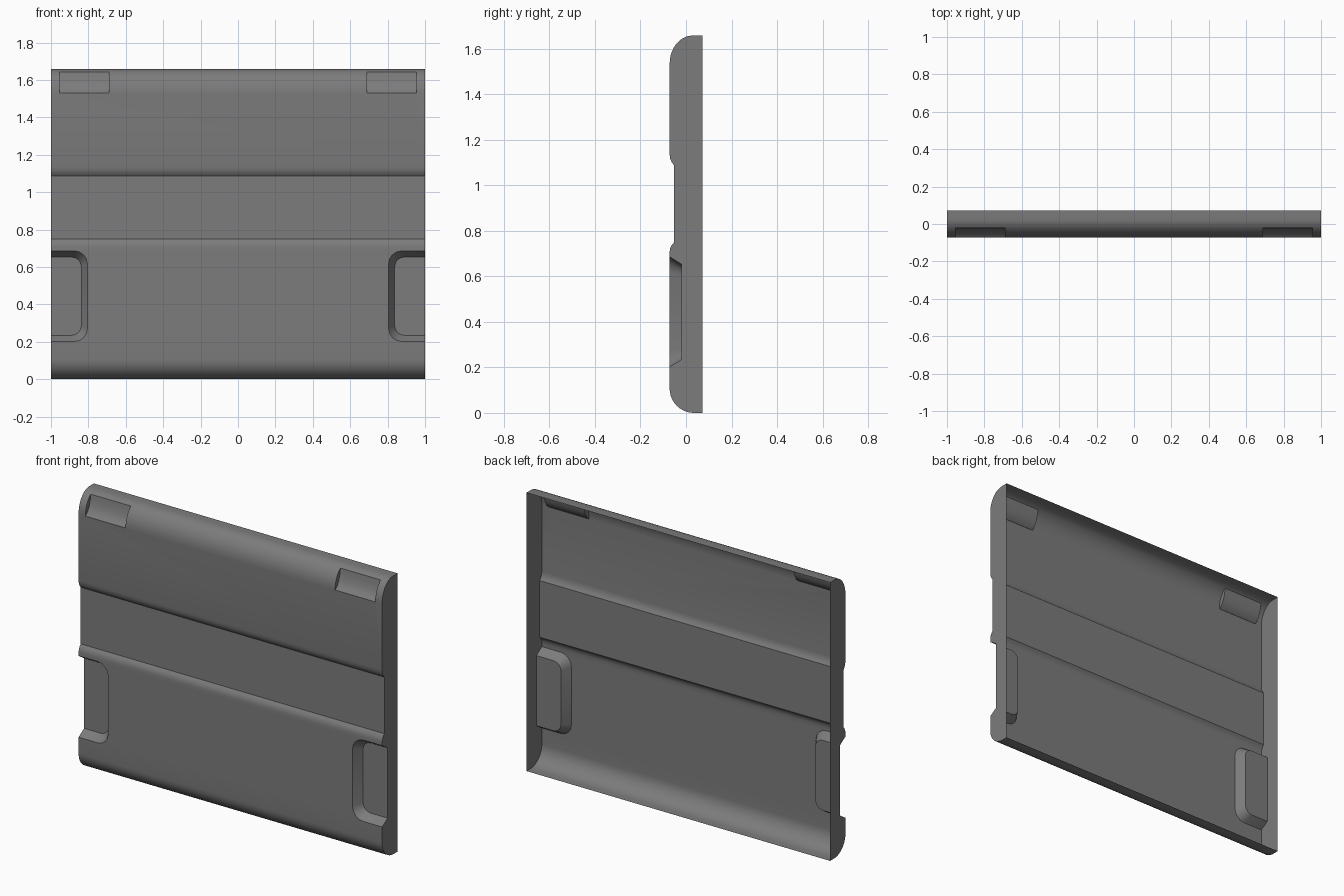
import bpy, bmesh, math
from mathutils import Vector

cube = bpy.data.objects.get("Cube")
if cube:
    bpy.data.objects.remove(cube, do_unlink=True)

FRONT, BACK, HEIGHT = -0.072, 0.072, 1.658

grey = bpy.data.materials.new("plain grey")
grey.use_nodes = True
colour = (0.2, 0.2, 0.2, 1)
grey.diffuse_color = colour
grey.node_tree.nodes["Principled BSDF"].inputs["Base Color"].default_value = colour


def loft(name, rings):
    """Closed solid through matching rings of points."""
    bm = bmesh.new()
    loops = [[bm.verts.new(p) for p in ring] for ring in rings]
    n = len(loops[0])
    for a, b in zip(loops, loops[1:]):
        for i in range(n):
            j = (i + 1) % n
            bm.faces.new((a[i], a[j], b[j], b[i]))
    bm.faces.new(loops[0])
    bm.faces.new(loops[-1])
    bmesh.ops.recalc_face_normals(bm, faces=bm.faces)
    mesh = bpy.data.meshes.new(name)
    bm.to_mesh(mesh)
    bm.free()
    mesh.materials.append(grey)
    obj = bpy.data.objects.new(name, mesh)
    bpy.context.collection.objects.link(obj)
    return obj


def extrude_x(name, profile, x0, x1):
    return loft(name, [[(x, y, z) for y, z in profile] for x in (x0, x1)])


def arc(cy, cz, ry, rz, start, end, steps):
    angles = [math.radians(start + (end - start) * i / steps) for i in range(steps + 1)]
    return [(cy + ry * math.cos(a), cz + rz * math.sin(a)) for a in angles]


def rounded_rect(x0, x1, z0, z1, r, y):
    """Rounded rectangle in a plane facing the front."""
    pts = []
    for k, (cx, cz) in enumerate(((x1 - r, z1 - r), (x0 + r, z1 - r),
                                  (x0 + r, z0 + r), (x1 - r, z0 + r))):
        pts += [(px, y, pz) for px, pz in arc(cx, cz, r, r, 90 * k, 90 * k + 90, 4)]
    return pts


# Panel body: rounded bottom and top, shallow band across the middle
profile = [(BACK, 0)]
profile += arc(0.035, 0.107, 0.107, 0.107, 270, 180, 10)
profile += [(FRONT, 0.708), (-0.069, 0.725), (-0.062, 0.738), (-0.052, 0.75)]
profile += [(-0.052, 1.087), (-0.062, 1.1), (-0.069, 1.115), (FRONT, 1.135)]
profile += arc(0.028, 1.533, 0.1, 0.125, 180, 90, 10)
profile += [(BACK, HEIGHT)]
panel = extrude_x("panel_shell", profile, -1, 1)

# Cutters: tapered side grips and curved top slots on both sides
slot = [(-0.02, 1.648), (-0.026, 1.61), (-0.036, 1.575), (-0.051, 1.547),
        (-0.071, 1.53), (-0.15, 1.53), (-0.15, 1.648)]
cutters = []
for s in (-1, 1):
    rings = []
    for y, grow in ((-0.02, 0), (-0.124, 0.066)):
        ring = rounded_rect(0.838 - grow, 1.3, 0.235 - grow, 0.653 + grow, 0.05 + grow * 0.6, y)
        rings.append([(s * x, py, z) for x, py, z in ring])
    cutters.append(loft("grip_cutter", rings))
    cutters.append(extrude_x("slot_cutter", slot, s * 0.69, s * 0.955))

for cutter in cutters:
    cutter.hide_render = True
    mod = panel.modifiers.new("cut", 'BOOLEAN')
    mod.operation = 'DIFFERENCE'
    mod.solver = 'EXACT'
    mod.object = cutter

bpy.ops.object.select_all(action='DESELECT')
bpy.context.view_layer.objects.active = panel
panel.select_set(True)
for mod in list(panel.modifiers):
    bpy.ops.object.modifier_apply(modifier=mod.name)
for cutter in cutters:
    bpy.data.objects.remove(cutter, do_unlink=True)

# Open the back so the panel is a hollow shell
bm = bmesh.new()
bm.from_mesh(panel.data)
rear = [f for f in bm.faces if f.calc_center_median().y > BACK - 0.002]
bmesh.ops.delete(bm, geom=rear, context='FACES')
bm.to_mesh(panel.data)
bm.free()

bpy.ops.object.shade_smooth_by_angle(angle=math.radians(28))
